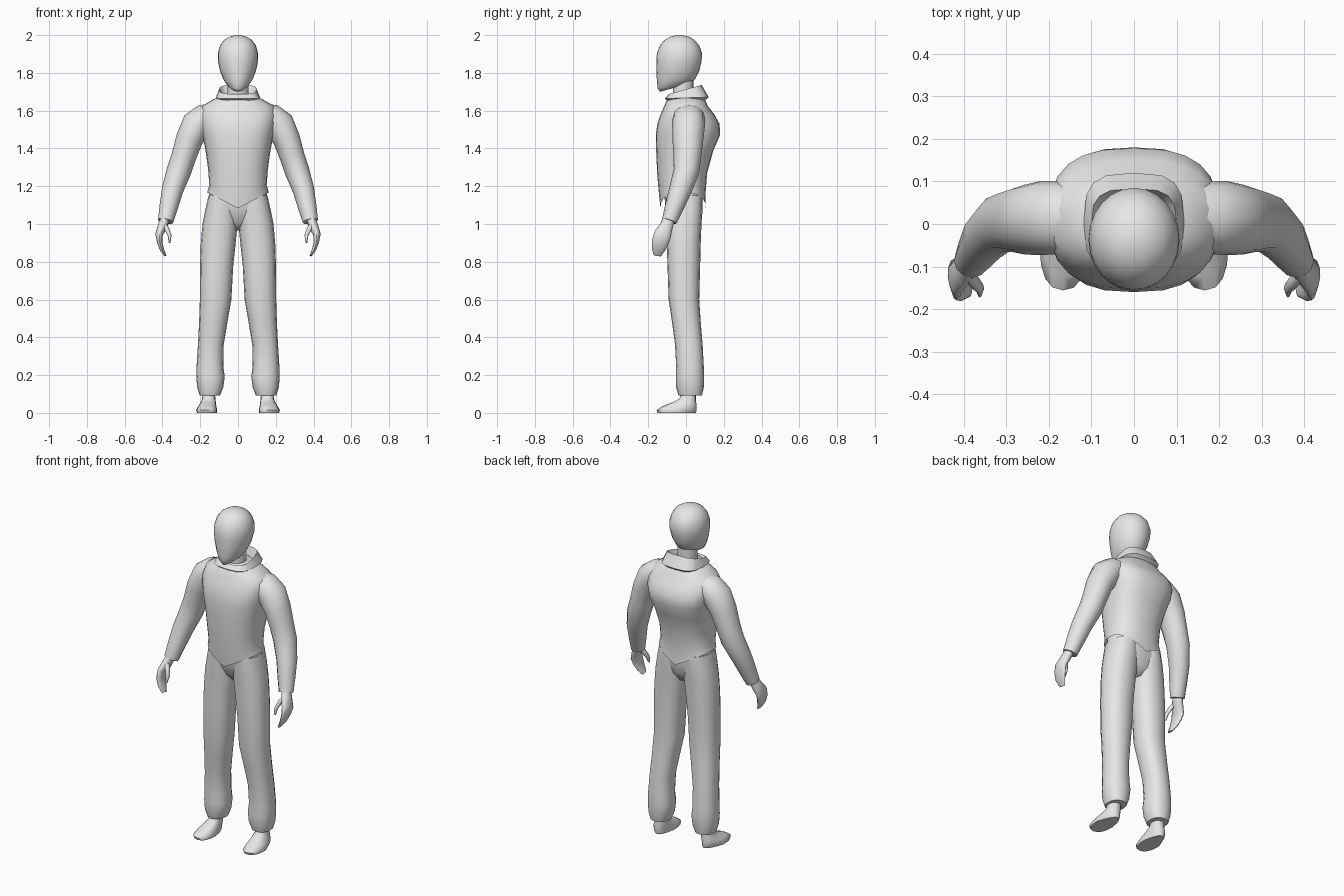
import bpy, bmesh, math
from mathutils import Vector

grey = bpy.data.materials.new("plain grey")
grey.diffuse_color = (0.8, 0.8, 0.8, 1)


def skin(name, loops, cap_start=True, cap_end=True, mirror=False, angle=60):
    """Join a list of point loops into one smooth surface."""
    bm = bmesh.new()
    rows = [[bm.verts.new(p) for p in loop] for loop in loops]
    n = len(rows[0])
    for a, b in zip(rows, rows[1:]):
        for i in range(n):
            j = (i + 1) % n
            bm.faces.new((a[i], a[j], b[j], b[i]))
    if cap_start:
        bm.faces.new(rows[0])
    if cap_end:
        bm.faces.new(rows[-1])
    bmesh.ops.recalc_face_normals(bm, faces=bm.faces)
    mesh = bpy.data.meshes.new(name)
    bm.to_mesh(mesh)
    bm.free()
    mesh.materials.append(grey)
    obj = bpy.data.objects.new(name, mesh)
    bpy.context.collection.objects.link(obj)
    bpy.ops.object.select_all(action='DESELECT')
    obj.select_set(True)
    bpy.context.view_layer.objects.active = obj
    bpy.ops.object.shade_smooth_by_angle(angle=math.radians(angle))
    if mirror:
        obj.modifiers.new("mirror", 'MIRROR').use_axis[0] = True
    return obj


def level(x0, x1, y0, y1, z, tilt=0, dip=0, power=2.0, n=16):
    """Rounded horizontal loop; tilt raises the back, dip lowers the middle."""
    pts = []
    for i in range(n):
        t = 2 * math.pi * i / n
        c, s = math.cos(t), math.sin(t)
        u = math.copysign(abs(c) ** (2 / power), c)
        v = math.copysign(abs(s) ** (2 / power), s)
        pts.append(((x0 + x1) / 2 + u * (x1 - x0) / 2,
                    (y0 + y1) / 2 + v * (y1 - y0) / 2,
                    z + tilt * v - dip * (1 - abs(u))))
    return pts


def tube(stations, n=12):
    """Loops across a path of (x, y, z, half width, half depth)."""
    loops = []
    for i, (x, y, z, a, b) in enumerate(stations):
        p = Vector(stations[max(i - 1, 0)][:3])
        q = Vector(stations[min(i + 1, len(stations) - 1)][:3])
        d = (q - p).normalized()
        u = Vector((0, 1, 0)).cross(d).normalized()
        v = d.cross(u)
        loops.append([Vector((x, y, z)) + u * a * math.cos(2 * math.pi * k / n)
                      + v * b * math.sin(2 * math.pi * k / n) for k in range(n)])
    return loops


# Head: egg with a low chin
head = [(.030, -.138, -.03, 1.715, .015), (.056, -.150, .030, 1.733, .014),
        (.076, -.154, .050, 1.762, .008), (.095, -.157, .070, 1.81, 0),
        (.107, -.157, .083, 1.865, 0), (.106, -.154, .085, 1.905, 0),
        (.095, -.138, .070, 1.945, 0), (.073, -.112, .044, 1.975, 0),
        (.045, -.083, .015, 1.992, 0), (.015, -.05, -.02, 2.0, 0)]
skin("head", [level(-w, w, f, b, z, t, n=24) for w, f, b, z, t in head], angle=80)

# Neck
skin("neck", [level(-.055, .055, -.07, .04, z) for z in (1.6, 1.68, 1.78)])

# Jacket body with a pointed hem
jacket = [(.163, -.135, .105, 1.168, .085, 2.4), (.152, -.142, .102, 1.205, .06, 2.4),
          (.158, -.153, .112, 1.29, .02, 2.4), (.172, -.158, .145, 1.39, 0, 2.5),
          (.188, -.160, .180, 1.47, 0, 2.7), (.200, -.152, .178, 1.53, 0, 2.7),
          (.205, -.135, .150, 1.58, 0, 2.5), (.190, -.115, .115, 1.625, 0, 2.3),
          (.130, -.100, .100, 1.66, 0, 2.2), (.075, -.08, .07, 1.685, 0, 2)]
skin("jacket", [level(-w, w, f, b, z, 0, d, p, 24) for w, f, b, z, d, p in jacket],
     cap_start=False)

# Turned-down collar, higher at the back
collar = [(.070, -.075, .055, 1.655, 0), (.100, -.090, .083, 1.712, .024),
          (.118, -.112, .120, 1.668, .004), (.095, -.095, .095, 1.65, 0)]
skin("collar", [level(-w, w, f, b, z, t, 0, 3.2) for w, f, b, z, t in collar],
     False, False, angle=40)

# Sleeves
skin("sleeve", tube([
    (.12, .012, 1.59, .055, .075), (.17, .015, 1.565, .075, .085),
    (.216, .014, 1.525, .084, .087), (.257, .010, 1.45, .072, .082),
    (.286, .008, 1.36, .066, .074), (.313, .002, 1.28, .065, .068),
    (.347, -.030, 1.18, .057, .060), (.367, -.062, 1.09, .049, .050),
    (.383, -.088, 1.015, .041, .040)]), mirror=True)

# Hands: curved palm with fingers, and a separate thumb
skin("hand", tube([
    (.385, -.088, 1.03, .024, .030), (.400, -.106, .985, .026, .036),
    (.418, -.124, .945, .020, .046), (.415, -.136, .905, .014, .045),
    (.403, -.146, .865, .011, .036), (.385, -.152, .833, .006, .020)]), mirror=True)
skin("thumb", tube([
    (.398, -.110, 1.005, .014, .016), (.376, -.135, .972, .013, .016),
    (.362, -.152, .938, .010, .014), (.362, -.166, .902, .005, .007)], 8), mirror=True)

# Trousers: hips joining the two legs
hips = [(.145, -.118, .085, 1.22, 2.3), (.155, -.115, .088, 1.15, 2.3),
        (.168, -.106, .086, 1.08, 2.3), (.150, -.080, .070, 1.01, 2),
        (.06, -.04, .04, .965, 2)]
skin("trouser_hips", [level(-w, w, f, b, z, 0, 0, p, 20) for w, f, b, z, p in hips])
legs = [(.005, .156, -.112, .088, 1.15), (.001, .172, -.110, .088, 1.08),
        (.002, .188, -.105, .082, 1.0), (.012, .197, -.102, .078, .9),
        (.025, .201, -.098, .075, .78), (.035, .202, -.092, .070, .6),
        (.056, .206, -.074, .078, .48), (.076, .212, -.058, .088, .36),
        (.078, .219, -.052, .094, .25), (.070, .221, -.054, .096, .19),
        (.078, .216, -.052, .094, .135), (.095, .203, -.040, .085, .092)]
skin("trouser_leg", [level(*s, power=2.3) for s in legs], mirror=True)

# Bare feet, toes turned slightly out
feet = [(.112, .218, -.150, .052, 0), (.110, .222, -.156, .056, .015),
        (.114, .212, -.125, .056, .035), (.117, .198, -.075, .054, .055),
        (.120, .190, -.035, .052, .075), (.122, .186, -.020, .052, .13)]
foot = skin("foot", [level(*s, power=2.4) for s in feet], mirror=True)
for v in foot.data.vertices:
    # narrow the heel and swing the toes outward
    k = min(max((v.co.y + .05) / .11, 0), 1) * min(max((.05 - v.co.z) / .05, 0), 1)
    v.co.x += (.145 - v.co.x) * .45 * k
